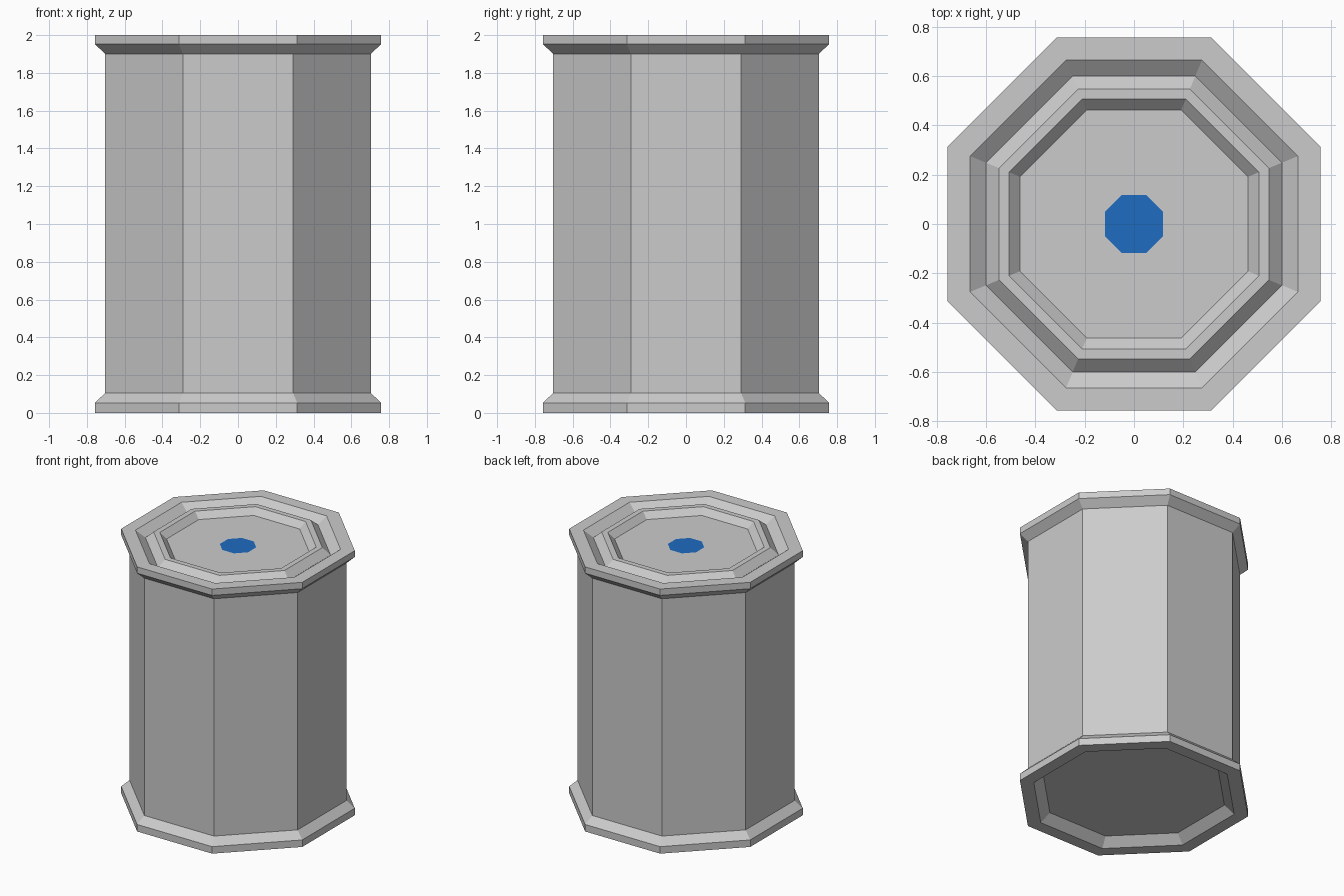
import bpy, bmesh
from math import pi, cos, sin

if "Cube" in bpy.data.objects:
    bpy.data.objects.remove(bpy.data.objects["Cube"])

SIDES = 8


def octagon_ring(bm, apothem, z):
    r = apothem / cos(pi / SIDES)
    return [bm.verts.new((r * cos((i + 0.5) * 2 * pi / SIDES),
                          r * sin((i + 0.5) * 2 * pi / SIDES), z))
            for i in range(SIDES)]


# Barrel profile: (apothem, height) from underside, up the wall, to the lid centre
profile = [
    (0.60, 0.06), (0.665, 0.0),                                # recessed base
    (0.757, 0.0), (0.757, 0.053), (0.703, 0.106),              # lower rim
    (0.703, 1.90), (0.757, 1.952), (0.757, 2.0),               # wall, upper rim
    (0.665, 2.0), (0.60, 1.95), (0.547, 2.0), (0.507, 2.0),    # groove and ridge
    (0.463, 1.955), (0.118, 1.955),                            # sunken lid, cap edge
]

bm = bmesh.new()
rings = [octagon_ring(bm, a, z) for a, z in profile]
for low, high in zip(rings, rings[1:]):
    for i in range(SIDES):
        j = (i + 1) % SIDES
        bm.faces.new((low[i], low[j], high[j], high[i]))
bm.faces.new(rings[0][::-1])
cap = bm.faces.new(rings[-1])
cap.material_index = 1

mesh = bpy.data.meshes.new("barrel")
bm.to_mesh(mesh)
bm.free()
barrel = bpy.data.objects.new("barrel", mesh)
bpy.context.collection.objects.link(barrel)

# Grey shell and blue centre cap
grey = bpy.data.materials.new("grey")
blue = bpy.data.materials.new("blue")
blue.diffuse_color = (0.013, 0.15, 0.53, 1)
blue.use_nodes = True
blue.node_tree.nodes["Principled BSDF"].inputs["Base Color"].default_value = blue.diffuse_color
mesh.materials.append(None)
mesh.materials.append(blue)
bpy.data.materials.remove(grey)
